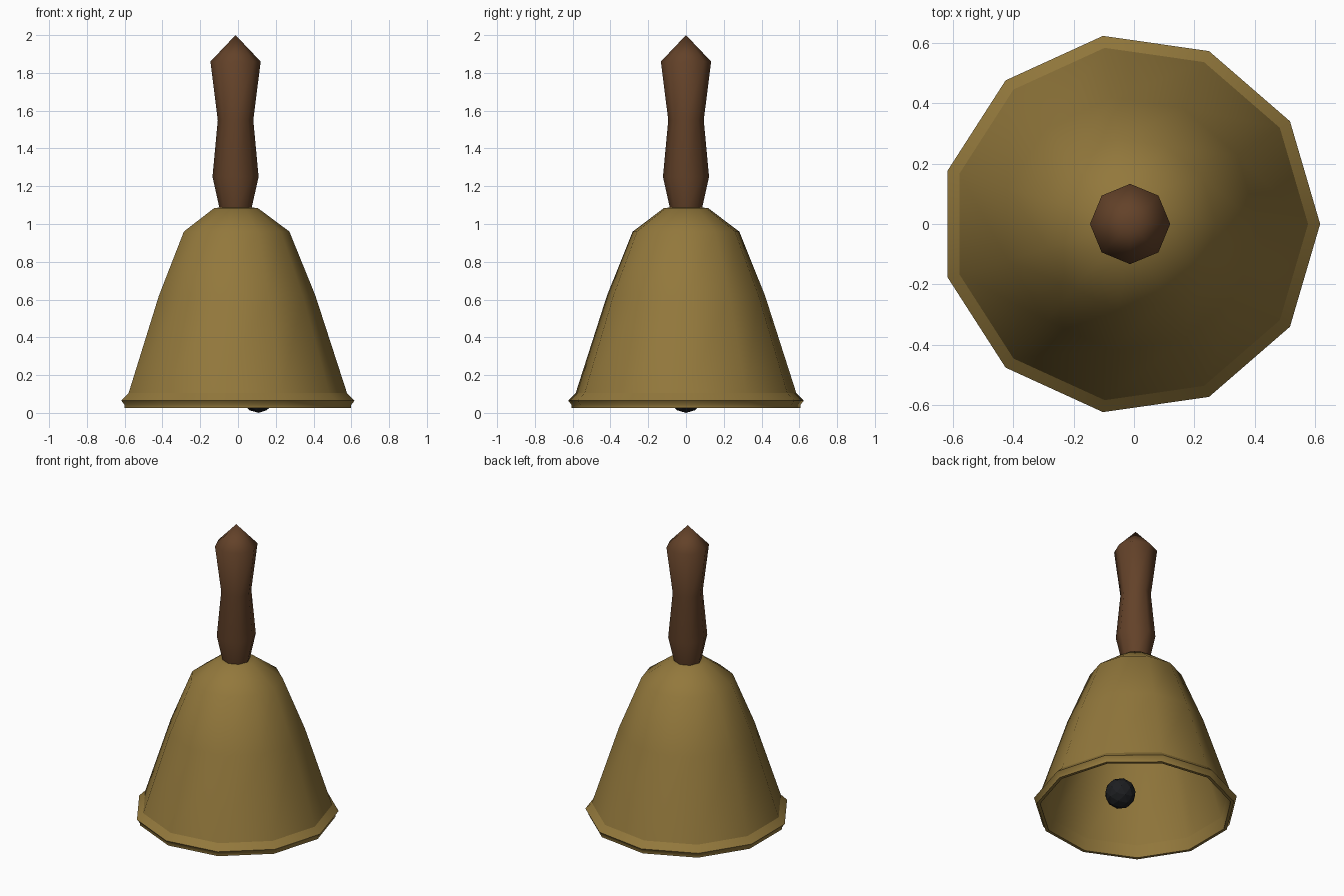
import bpy, bmesh, math

cube = bpy.data.objects.get("Cube")
if cube:
    bpy.data.objects.remove(cube, do_unlink=True)

AXIS_X = -0.013  # bell axis, offset so the odd-sided rim is centred


def material(name, rgb, roughness):
    mat = bpy.data.materials.new(name)
    mat.use_nodes = True
    mat.diffuse_color = (*rgb, 1)
    bsdf = mat.node_tree.nodes["Principled BSDF"]
    bsdf.inputs["Base Color"].default_value = (*rgb, 1)
    bsdf.inputs["Roughness"].default_value = roughness
    return mat


def finish(bm, name, mat, angle):
    bmesh.ops.recalc_face_normals(bm, faces=bm.faces)
    mesh = bpy.data.meshes.new(name)
    bm.to_mesh(mesh)
    bm.free()
    mesh.materials.append(mat)
    obj = bpy.data.objects.new(name, mesh)
    bpy.context.collection.objects.link(obj)
    bpy.ops.object.select_all(action="DESELECT")
    obj.select_set(True)
    bpy.context.view_layer.objects.active = obj
    bpy.ops.object.shade_smooth_by_angle(angle=math.radians(angle))
    return obj


def lathe(name, profile, sides, mat, angle):
    """Turn a closed (radius, height) profile around the vertical axis."""
    bm = bmesh.new()
    rings = []
    for r, z in profile:
        if r == 0:
            rings.append([bm.verts.new((0, 0, z))] * sides)
        else:
            turns = [math.tau * i / sides for i in range(sides)]
            rings.append([bm.verts.new((r * math.cos(t), r * math.sin(t), z)) for t in turns])
    for k, low in enumerate(rings):
        high = rings[(k + 1) % len(rings)]
        for i in range(sides):
            j = (i + 1) % sides
            corners = dict.fromkeys((low[i], low[j], high[j], high[i]))
            if len(corners) > 2:  # a step along the axis itself has no face
                bm.faces.new(list(corners))
    obj = finish(bm, name, mat, angle)
    obj.location.x = AXIS_X
    return obj


brass = material("brass", (0.29, 0.188, 0.045), 0.4)
wood = material("brown wood", (0.125, 0.054, 0.022), 0.6)
iron = material("black iron", (0.012, 0.013, 0.015), 0.5)

# Hollow bell body: outer wall up to the crown, then thin inner wall back down
outer = [(0.59, 0.105), (0.423, 0.62), (0.285, 0.96), (0.117, 1.085), (0, 1.092)]
inner = [(0, 1.07), (0.11, 1.065), (0.27, 0.95), (0.408, 0.62), (0.575, 0.105)]
lathe("bell_body", outer + inner, 11, brass, 60)

# Flared rim around the mouth
rim = [(0.59, 0.105), (0.63, 0.065), (0.612, 0.042), (0.612, 0.027),
       (0.592, 0.027), (0.575, 0.105)]
lathe("bell_rim", rim, 11, brass, 40)

# Turned wooden handle with a pointed end
handle = [(0, 1.075), (0.083, 1.075), (0.122, 1.25), (0.094, 1.55), (0.133, 1.86), (0, 2.0)]
lathe("handle", handle, 8, wood, 50)

# Clapper ball, swung to one side
ball = bmesh.new()
bmesh.ops.create_icosphere(ball, subdivisions=2, radius=0.096)
clapper = finish(ball, "clapper", iron, 15)
clapper.location = (0.11, 0, 0.096)
